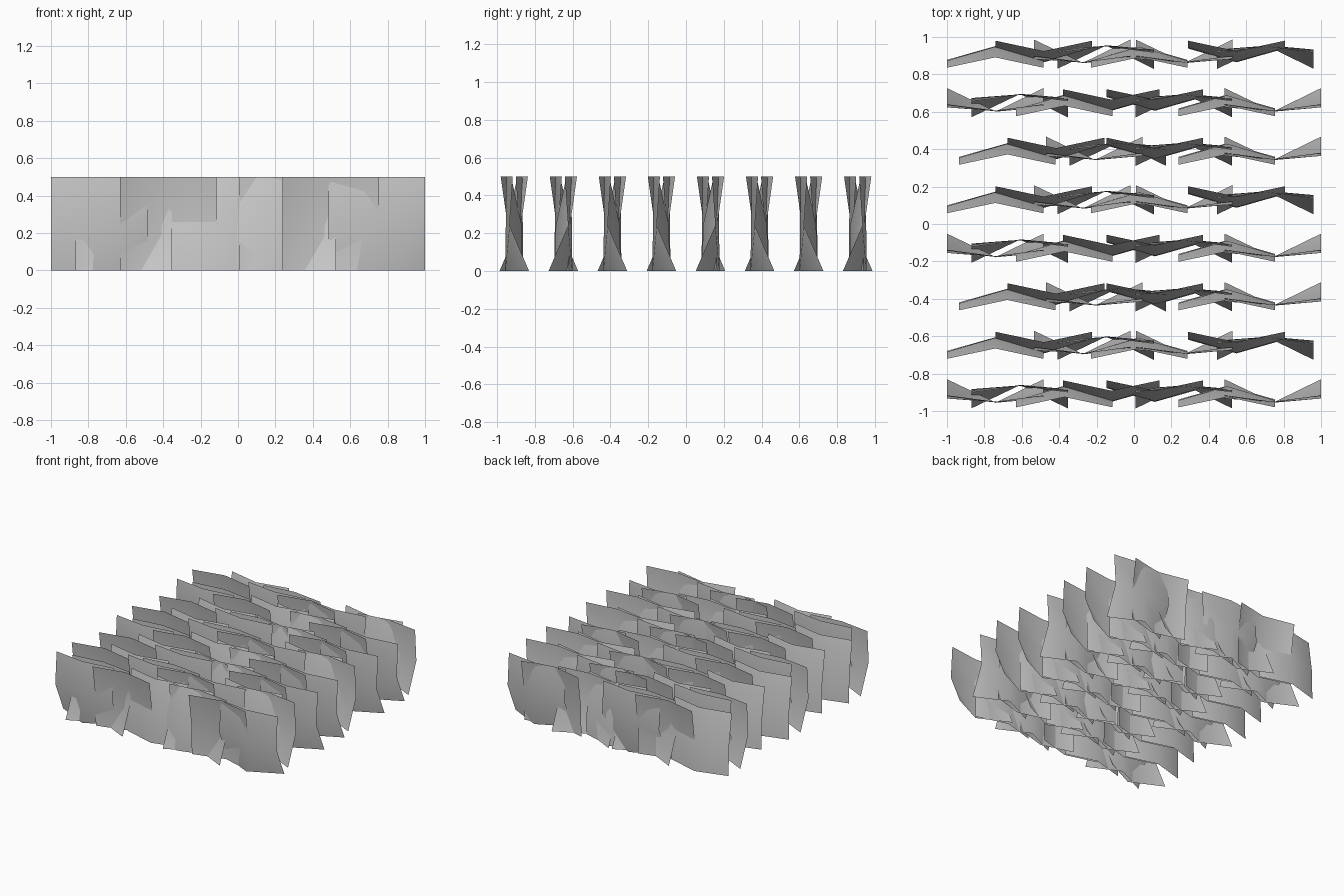
import bpy, bmesh

if "Cube" in bpy.data.objects:
    bpy.data.objects.remove(bpy.data.objects["Cube"])

W, H, MID = 0.516, 0.5, 0.24
# depth offsets (edge, centre) at bottom, middle, top of each bent card
ARCH = [(-0.030, 0.043), (-0.035, 0.040), (-0.072, -0.017)]
FAN = [(0.078, -0.048), (-0.025, -0.045), (-0.008, -0.042)]


def add_card(bm, x0, y0, profile, sign):
    """One bent rectangular card, three columns by three rows of points."""
    grid = []
    for z, (edge, centre) in zip((0, MID, H), profile):
        grid.append([bm.verts.new((x0 + W * u, y0 + sign * d, z))
                     for u, d in ((0, edge), (0.5, centre), (1, edge))])
    for r in range(2):
        for c in range(2):
            f = bm.faces.new((grid[r][c], grid[r][c + 1],
                              grid[r + 1][c + 1], grid[r + 1][c]))
            f.smooth = True
            if sign > 0:
                f.normal_flip()


KINDS = {"a": (ARCH, 1), "A": (ARCH, -1), "f": (FAN, 1), "F": (FAN, -1)}

# half-row clumps: card kind and left edge
left_p = [("a", 0), ("A", 0.26), ("f", 0.465), ("F", 0.59)]
left_q = [("f", 0), ("F", 0.13), ("a", 0.37), ("A", 0.62)]
right_p = [("a", 0), ("f", 0.24), ("A", 0.52), ("F", 0.675)]
right_q = [("A", 0), ("F", 0.155), ("a", 0.385), ("f", 0.63)]
ROWS = [
    [(left_q, -1.0), (right_q, -0.146)],
    [(left_p, -1.0), (right_p, -0.23)],
    [(left_p, -0.935), (right_q, -0.146)],
]

# eight rows of cards, front to back
for i in range(8):
    bm = bmesh.new()
    y = -0.908 + i * 0.2594
    for clump, x in ROWS[i % 3]:
        for kind, dx in clump:
            add_card(bm, x + dx, y, *KINDS[kind])
    me = bpy.data.meshes.new("foliage_row")
    bm.to_mesh(me)
    bm.free()
    ob = bpy.data.objects.new("foliage_row_%d" % (i + 1), me)
    bpy.context.collection.objects.link(ob)
